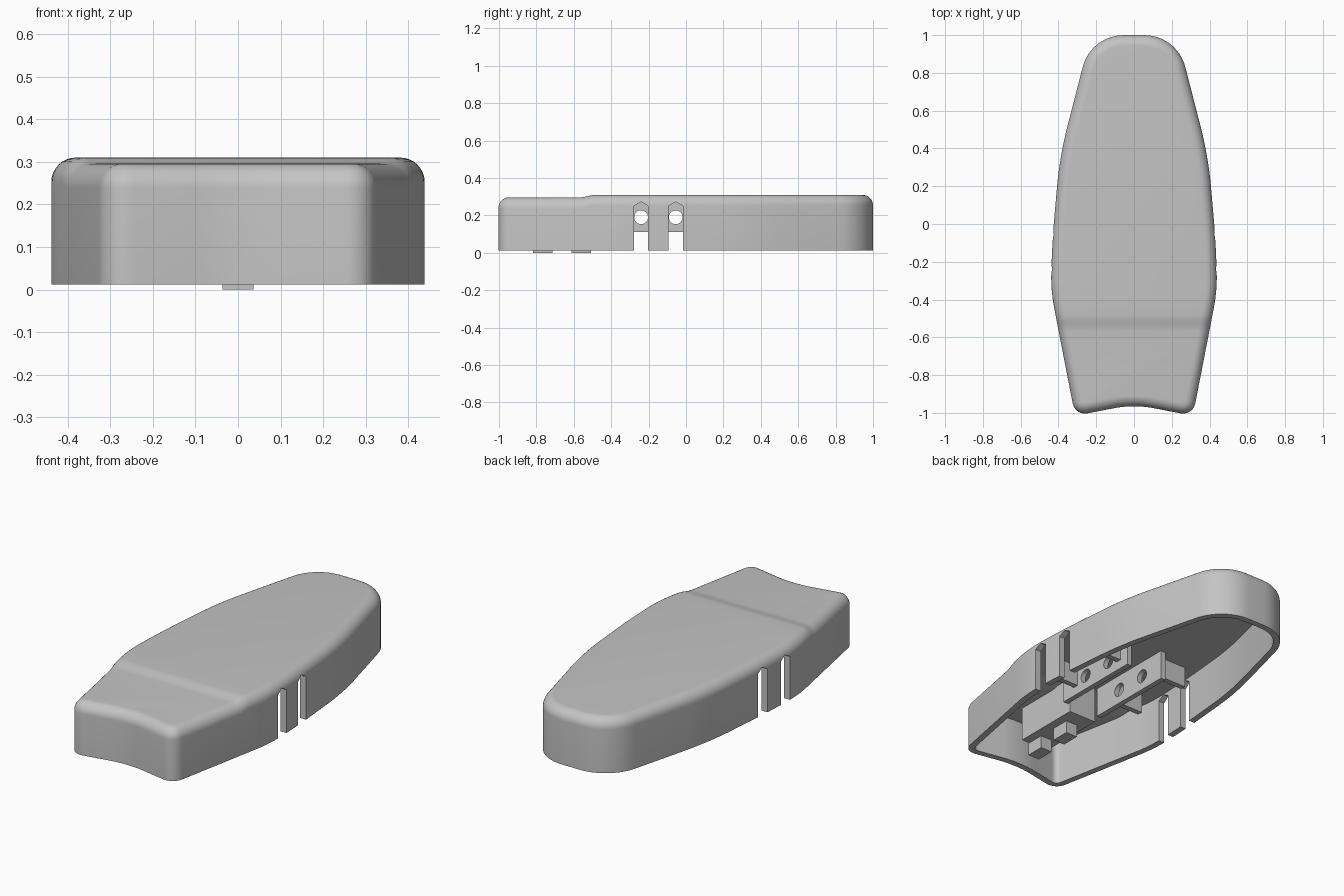
import bpy, bmesh, math
from mathutils import Vector

if "Cube" in bpy.data.objects:
    bpy.data.objects.remove(bpy.data.objects["Cube"], do_unlink=True)

grey = bpy.data.materials.new("plain grey")
grey.use_nodes = True
grey.diffuse_color = (0.55, 0.55, 0.55, 1)
grey.node_tree.nodes["Principled BSDF"].inputs["Base Color"].default_value = grey.diffuse_color


def make_object(name, bm):
    bmesh.ops.recalc_face_normals(bm, faces=bm.faces)
    mesh = bpy.data.meshes.new(name)
    bm.to_mesh(mesh)
    bm.free()
    mesh.materials.append(grey)
    obj = bpy.data.objects.new(name, mesh)
    bpy.context.collection.objects.link(obj)
    return obj


def box(name, x0, x1, y0, y1, z0, z1):
    bm = bmesh.new()
    bmesh.ops.create_cube(bm, size=1)
    for v in bm.verts:
        v.co = ((x0 + x1) / 2 + v.co.x * (x1 - x0),
                (y0 + y1) / 2 + v.co.y * (y1 - y0),
                (z0 + z1) / 2 + v.co.z * (z1 - z0))
    return make_object(name, bm)


def prism_x(name, outline, x0, x1):
    """Extrude a (y, z) outline along x."""
    bm = bmesh.new()
    face = bm.faces.new([bm.verts.new((x0, y, z)) for y, z in outline])
    new = bmesh.ops.extrude_face_region(bm, geom=[face])["geom"]
    bmesh.ops.translate(bm, vec=(x1 - x0, 0, 0),
                        verts=[v for v in new if isinstance(v, bmesh.types.BMVert)])
    return make_object(name, bm)


def activate(obj):
    bpy.ops.object.select_all(action="DESELECT")
    obj.select_set(True)
    bpy.context.view_layer.objects.active = obj


def cut(obj, cutters):
    activate(obj)
    for c in cutters:
        mod = obj.modifiers.new("cut", "BOOLEAN")
        mod.operation, mod.solver, mod.object = "DIFFERENCE", "EXACT", c
        bpy.ops.object.modifier_apply(modifier=mod.name)
    for c in cutters:
        bpy.data.objects.remove(c, do_unlink=True)


# Plan outline: corners on one side (x, y, rounding length), then mirrored
half = [(0.312, -1.015, 0.07), (0.441, -0.35, 0.09), (0.432, -0.08, 0.12),
        (0.393, 0.36, 0.15), (0.228, 1.0, 0.175)]
corners = [(0, -0.955, 0.10)] + half + [(-x, y, r) for x, y, r in reversed(half)]
outline = []
for i, (x, y, r) in enumerate(corners):
    p = Vector((x, y))
    a, b = (Vector(corners[(i + d) % len(corners)][:2]) for d in (-1, 1))
    start, end = p + (a - p).normalized() * r, p + (b - p).normalized() * r
    steps = 12 if r > 0.16 else 8
    for k in range(steps + 1):
        t = k / steps
        w0, w1, w2 = (1 - t) ** 2, 1.6 * t * (1 - t), t * t
        outline.append((start * w0 + p * w1 + end * w2) / (w0 + w1 + w2))


def inset(distance):
    result = []
    for i, p in enumerate(outline):
        d = (p - outline[i - 1]).normalized()
        e = (outline[(i + 1) % len(outline)] - p).normalized()
        t = (d + e).normalized()
        result.append(p + Vector((-t.y, t.x)) * distance)
    return result


# Hollow cover: stacked rings up the inside, over the rim and around the fillet
WALL, TOP, BASE, R = 0.035, 0.31, 0.012, 0.058
levels = [(WALL, TOP - WALL), (WALL, BASE), (0, BASE)]
for k in range(9):
    a = math.pi / 2 * k / 8
    levels.append((R * (1 - math.cos(a)), TOP - R + R * math.sin(a)))
bm = bmesh.new()
rings = [[bm.verts.new((p.x, p.y, z)) for p in inset(d)] for d, z in levels]
n = len(outline)
for lo, hi in zip(rings, rings[1:]):
    for i in range(n):
        bm.faces.new((lo[i], lo[(i + 1) % n], hi[(i + 1) % n], hi[i]))
bm.faces.new(rings[0])
bm.faces.new(rings[-1])

# Shallow step across the top near the front
for k in range(7):
    bmesh.ops.bisect_plane(bm, geom=bm.verts[:] + bm.edges[:] + bm.faces[:],
                           plane_co=(0, -0.57 + 0.015 * k, 0), plane_no=(0, 1, 0))
for v in bm.verts:
    if v.co.z > 0.2:
        t = min(1, max(0, (-0.48 - v.co.y) / 0.09))
        v.co.z -= 0.014 * t * t * (3 - 2 * t)
cover = make_object("cover_shell", bm)

# Pointed slots through both side walls
cutters = []
for y in (-0.24, -0.055):
    shape = [(y - 0.038, -0.05), (y + 0.038, -0.05), (y + 0.038, 0.25),
             (y, 0.273), (y - 0.038, 0.25)]
    for x0, x1 in ((0.3, 0.6), (-0.6, -0.3)):
        cutters.append(prism_x("slot_cutter", shape, x0, x1))
cut(cover, cutters)
activate(cover)
bpy.ops.object.shade_smooth_by_angle(angle=math.radians(35))

# Pair of drilled bracket plates with outward ribs
CEIL = 0.28
for side, s in (("left", 1), ("right", -1)):
    plate = box(side + "_bracket_plate", *sorted((s * 0.10, s * 0.13)), -0.42, 0.10, 0.11, CEIL)
    drills = []
    for y in (-0.24, -0.055):
        circle = [(y + 0.037 * math.cos(a), 0.19 + 0.037 * math.sin(a))
                  for a in (math.tau * k / 24 for k in range(24))]
        drills.append(prism_x("drill", circle, -0.3, 0.3))
    cut(plate, drills)
    activate(plate)
    bpy.ops.object.shade_smooth_by_angle(angle=math.radians(35))
    for label, y in (("front", -0.32), ("back", 0.03)):
        box(f"{side}_{label}_rib", *sorted((s * 0.13, s * 0.31)), y - 0.015, y + 0.015, 0.16, CEIL)

# Front mounting block with two small feet
box("mounting_block", -0.085, 0.085, -0.81, -0.42, 0.07, 0.27)
for label, y in (("front", -0.765), ("back", -0.56)):
    box(label + "_foot", -0.036, 0.036, y - 0.052, y + 0.052, 0, 0.08)
